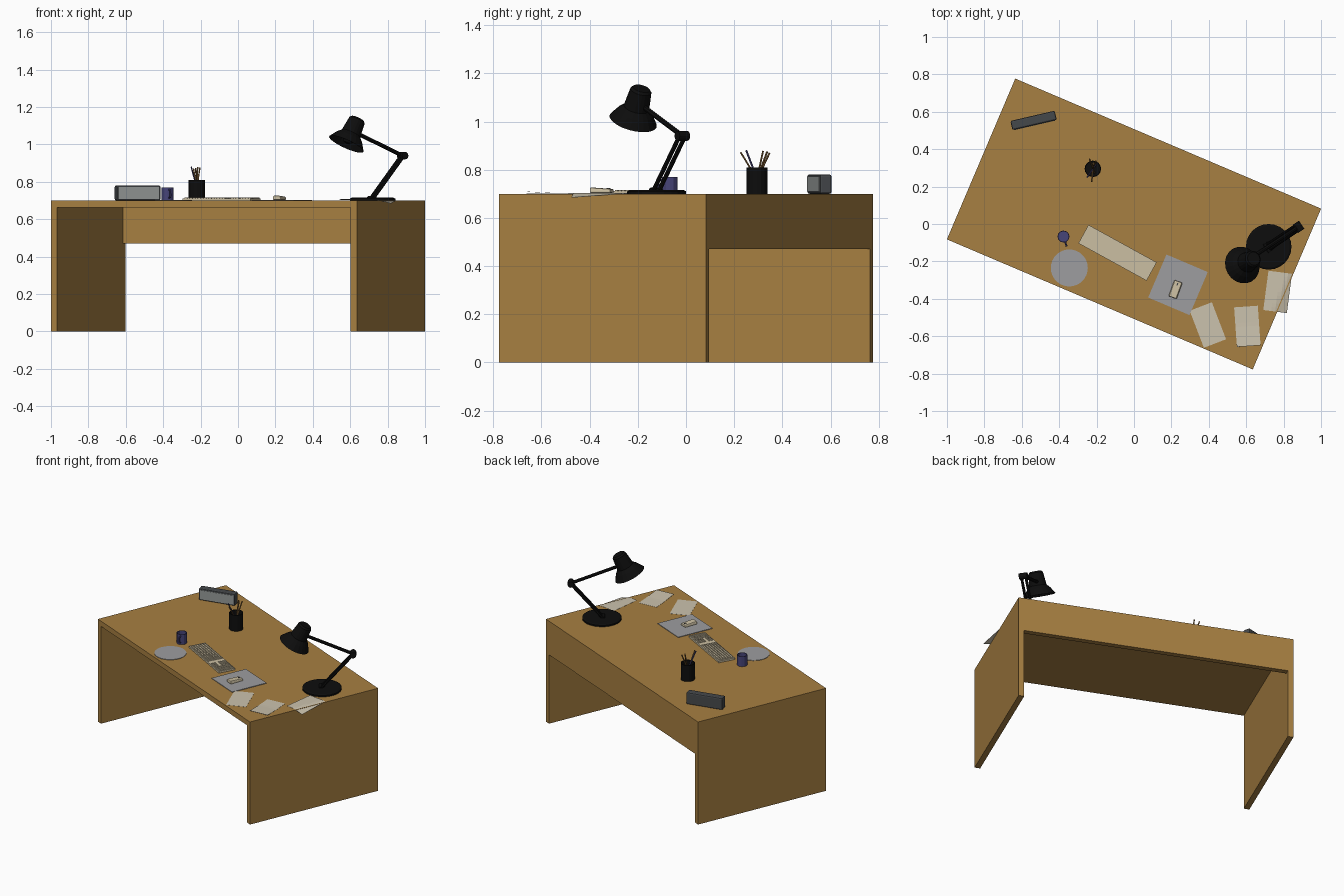
import bpy, bmesh, math
from mathutils import Vector, Matrix

cube = bpy.data.objects.get("Cube")
if cube:
    bpy.data.objects.remove(cube, do_unlink=True)


def material(name, r, g, b):
    m = bpy.data.materials.new(name)
    m.use_nodes = True
    m.diffuse_color = (r, g, b, 1)
    m.node_tree.nodes["Principled BSDF"].inputs["Base Color"].default_value = (r, g, b, 1)
    return m


WOOD = material("oak wood", .39, .215, .054)
PAPER = material("paper", .6, .54, .42)
BEIGE = material("beige plastic", .6, .52, .36)
GREY = material("mat grey", .34, .34, .35)
BLACK = material("black metal", .004, .004, .004)
BLUE = material("mug blue", .062, .058, .19)
CHARCOAL = material("charcoal plastic", .06, .065, .07)
SCREEN = material("display grey", .3, .32, .31)
PENCIL = material("pencil brown", .26, .14, .045)

TOP = .70       # height of the desk surface
TURN = -23.03   # turn of the desk in degrees


def finish(name, bm, mat, matrix):
    bmesh.ops.recalc_face_normals(bm, faces=bm.faces)
    mesh = bpy.data.meshes.new(name)
    bm.to_mesh(mesh)
    bm.free()
    mesh.materials.append(mat)
    ob = bpy.data.objects.new(name, mesh)
    ob.matrix_world = matrix
    bpy.context.collection.objects.link(ob)
    return ob


def placed(loc, degrees):
    return Matrix.Translation(loc) @ Matrix.Rotation(math.radians(degrees), 4, 'Z')


def add_box(bm, centre, size):
    m = Matrix.Translation(centre) @ Matrix.Diagonal((*size, 1))
    return bmesh.ops.create_cube(bm, size=1, matrix=m)["verts"]


def boxes(name, items, mat, matrix, bevel=0):
    """Several (centre, size) boxes in one local frame."""
    bm = bmesh.new()
    for centre, size in items:
        add_box(bm, centre, size)
    ob = finish(name, bm, mat, matrix)
    if bevel:
        mod = ob.modifiers.new("bevel", 'BEVEL')
        mod.width, mod.segments = bevel, 2
    return ob


def lathe(name, profile, mat, loc, axis=(0, 0, 1), sides=16):
    """Turn (radius, height) points about an axis."""
    bm = bmesh.new()
    rings = []
    for r, h in profile:
        if r == 0:
            rings.append([bm.verts.new((0, 0, h))] * sides)
        else:
            angles = [math.tau * i / sides for i in range(sides)]
            rings.append([bm.verts.new((r * math.cos(a), r * math.sin(a), h)) for a in angles])
    for low, high in zip(rings, rings[1:]):
        for i in range(sides):
            j = (i + 1) % sides
            bm.faces.new(dict.fromkeys((low[i], low[j], high[j], high[i])))
    turn = Vector(axis).to_track_quat('Z', 'Y').to_matrix().to_4x4()
    return finish(name, bm, mat, Matrix.Translation(loc) @ turn)


def rod(name, start, end, radius, mat, sides=8):
    start, end = Vector(start), Vector(end)
    axis = end - start
    shape = [(0, 0), (radius, 0), (radius, axis.length), (0, axis.length)]
    return lathe(name, shape, mat, start, axis, sides)


# Desk: top, two end panels and a back panel
L, W, T = 1.777, .934, .036
desk = placed((0, 0, 0), TURN)
boxes("desk_top", [((0, 0, TOP - T / 2), (L, W, T))], WOOD, desk)
for side, name in ((-1, "right_end_panel"), (1, "left_end_panel")):
    boxes(name, [((side * (L - T) / 2, 0, (TOP - T) / 2), (T, W, TOP - T))], WOOD, desk)
boxes("back_panel", [((0, (W - T) / 2, (TOP - T + .47) / 2), (L - 2 * T, T, TOP - T - .47))],
      WOOD, desk)

# Desk clock with a thin display plate
clock = placed((-.537, .554, TOP), 13)
boxes("clock_body", [((0, 0, .04), (.243, .05, .08))], CHARCOAL, clock, .008)
boxes("clock_display", [((0, -.0255, .04), (.224, .004, .062))], SCREEN, clock)

# Pen cup and pencils
cup = Vector((-.22, .295, TOP))
lathe("pen_cup", [(0, 0), (.044, 0), (.044, .11), (.039, .11), (.039, .006), (0, .006)],
      BLACK, cup)
for i, (x, y, h) in enumerate([(-.006, -.068, .172), (-.03, -.045, .18), (.004, .025, .178),
                               (.016, .042, .175), (-.018, .052, .17)]):
    foot = cup + Vector((-x * .5, -y * .45, .01))
    rod(f"pencil_{i + 1}", foot, cup + Vector((x, y, h)), .004,
        BLUE if i == 1 else PENCIL, 6)

# Mug with a bent handle
mug = Vector((-.377, -.067, TOP))
lathe("mug", [(0, 0), (.032, 0), (.032, .069), (.028, .069), (.028, .006), (0, .006)],
      BLUE, mug, sides=12)
handle_dir = Vector((.3, -.95, 0)).normalized()
points = [mug + handle_dir * d + Vector((0, 0, h))
          for d, h in ((.03, .058), (.05, .054), (.052, .022), (.03, .014))]
for i, (a, b) in enumerate(zip(points, points[1:])):
    rod(f"mug_handle_{i + 1}", a, b, .005, BLUE, 6)

# Round mat
lathe("round_mat", [(0, 0), (.099, 0), (.099, .003), (0, .003)], GREY, (-.346, -.235, TOP),
      sides=32)

# Keyboard with three groups of keys
keyboard = placed((-.088, -.154, TOP), -28.8)
boxes("keyboard_body", [((0, 0, .006), (.416, .112, .012))], BEIGE, keyboard)
keys = []
for first, columns in ((-.191, 15), (.09, 3), (.148, 4)):
    for col in range(columns):
        for row in range(6):
            if columns == 3 and row == 2:
                continue
            keys.append(((first + col * .0165, -.043 + row * .017, .0135), (.013, .013, .005)))
boxes("keyboard_keys", keys, BEIGE, keyboard)

# Mouse mat and mouse
boxes("mouse_mat", [((0, 0, .002), (.24, .25, .004))], GREY, placed((.235, -.325, TOP), TURN))
mouse = placed((.222, -.35, TOP + .004), -20)
bm = bmesh.new()
for v in add_box(bm, (0, 0, .011), (.048, .092, .022)):
    if v.co.z > .01:
        v.co.x *= .85
        if v.co.y > 0:
            v.co.z -= .006
body = finish("mouse_body", bm, BEIGE, mouse)
bevel = body.modifiers.new("bevel", 'BEVEL')
bevel.width, bevel.segments = .005, 2
boxes("mouse_wheel", [((0, .03, .0165), (.006, .014, .006))], CHARCOAL, mouse)


# Loose sheets, each a thin grid bent by a height rule
def sheet(name, x, y, degrees, rule):
    matrix = placed((x, y, 0), degrees)
    bm = bmesh.new()
    bmesh.ops.create_grid(bm, x_segments=6, y_segments=10, size=.5)
    for v in bm.verts:
        v.co = (v.co.x * .127, v.co.y * .212, 0)
        v.co.z = rule(matrix @ v.co)
    ob = finish(name, bm, PAPER, matrix)
    ob.modifiers.new("thickness", 'SOLIDIFY').thickness = .001


def overhang(p):
    past = (desk.inverted() @ p).x - L / 2
    return TOP + .004 - max(0, past + .02) * .28


sheet("sheet_front", .395, -.54, 21, lambda p: TOP + .003)
sheet("sheet_middle", .606, -.547, 4, lambda p: TOP + .003 + max(0, -.54 - p.y) * .05)
sheet("sheet_overhanging", .768, -.363, -7.5, overhang)

# Lamp: round base, jointed arms, flared shade and bulb
lathe("lamp_base", [(0, 0), (.122, 0), (.122, .01), (.112, .015), (0, .015)], BLACK,
      (.72, -.122, TOP), sides=24)
foot = Vector((.715, -.125, .71))
elbow = Vector((.88, -.015, .94))
head = Vector((.635, -.175, 1.06))
across = Vector((-.55, .83, 0)).normalized()
for side, name in ((-1, "lamp_lower_arm_front"), (1, "lamp_lower_arm_back")):
    shift = across * side * .014
    rod(name, foot + shift, elbow + shift, .009, BLACK)
rod("lamp_elbow", elbow - across * .026, elbow + across * .026, .02, BLACK, 12)
rod("lamp_foot_joint", foot - across * .026, foot + across * .026, .015, BLACK, 12)
rod("lamp_upper_arm", elbow, head, .011, BLACK)

crown, rim = Vector((.64, -.185, 1.137)), Vector((.578, -.22, 1.0))
lathe("lamp_shade", [(0, 0), (.036, 0), (.045, .01), (.054, .09), (.075, .112), (.101, .152),
                     (.098, .152), (.071, .115), (.05, .092), (.042, .014), (0, .014)],
      BLACK, crown, rim - crown, 20)
lathe("lamp_bulb", [(0, .01), (.016, .01), (.018, .08), (.032, .105), (.032, .125), (.018, .145),
                    (0, .15)], BLACK, crown, rim - crown, 12)
